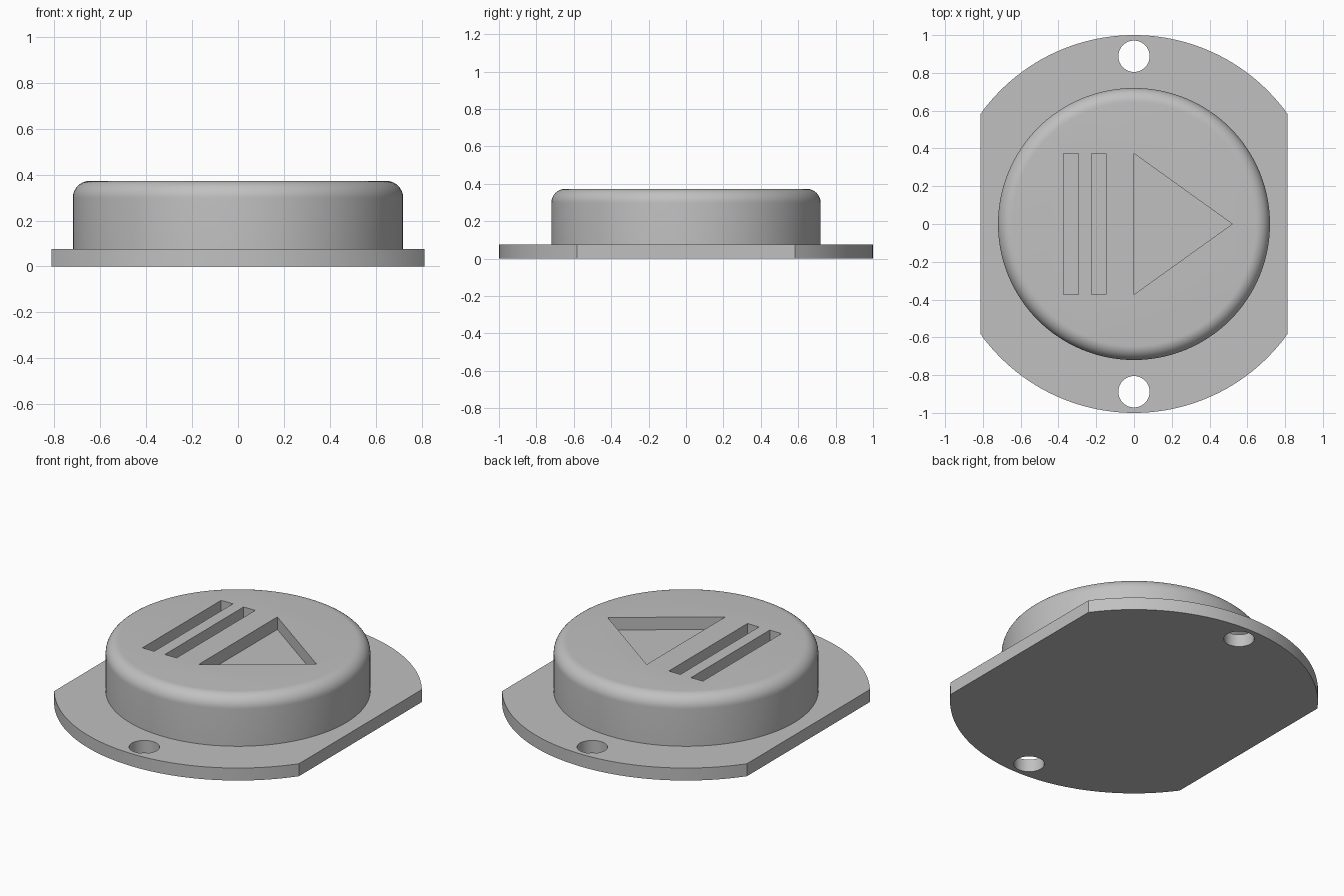
import bpy, bmesh, math

cube = bpy.data.objects.get("Cube")
if cube:
    bpy.data.objects.remove(cube, do_unlink=True)

PLATE_TOP, CAP_TOP, POCKET = 0.075, 0.373, 0.075
CAP_R, FILLET = 0.72, 0.075

grey = bpy.data.materials.new("plain grey")
grey.use_nodes = True
colour = (0.53, 0.53, 0.53, 1)
grey.diffuse_color = colour
grey.node_tree.nodes["Principled BSDF"].inputs["Base Color"].default_value = colour


def arc(radius, start, end, steps, cx=0, cy=0):
    angles = [start + (end - start) * i / steps for i in range(steps + 1)]
    return [(cx + radius * math.cos(a), cy + radius * math.sin(a)) for a in angles]


def circle(radius, steps, cx=0, cy=0):
    return arc(radius, 0, math.tau, steps, cx, cy)[:-1]


def prism(name, outline, bottom, top, fillet=0):
    """Extrude a flat outline, optionally rounding its top rim."""
    bm = bmesh.new()
    base = bm.faces.new([bm.verts.new((x, y, bottom)) for x, y in outline])
    grown = bmesh.ops.extrude_face_region(bm, geom=[base], use_keep_orig=True)["geom"]
    rim = [v for v in grown if isinstance(v, bmesh.types.BMVert)]
    bmesh.ops.translate(bm, verts=rim, vec=(0, 0, top - bottom))
    bmesh.ops.recalc_face_normals(bm, faces=bm.faces)
    if fillet:
        edges = [e for e in bm.edges if all(v.co.z > top - 1e-4 for v in e.verts)]
        bmesh.ops.bevel(bm, geom=edges, offset=fillet, offset_type='OFFSET',
                        segments=10, profile=0.5, affect='EDGES')
    mesh = bpy.data.meshes.new(name)
    bm.to_mesh(mesh)
    bm.free()
    mesh.materials.append(grey)
    obj = bpy.data.objects.new(name, mesh)
    bpy.context.collection.objects.link(obj)
    return obj


def activate(obj):
    bpy.ops.object.select_all(action='DESELECT')
    obj.select_set(True)
    bpy.context.view_layer.objects.active = obj


def carve(obj, outlines, bottom, top):
    """Cut each outline out of the part, then shade its curved sides smooth."""
    for outline in outlines:
        cutter = prism("cutter", outline, bottom, top)
        cutter.hide_render = True
        mod = obj.modifiers.new("cut", 'BOOLEAN')
        mod.operation, mod.solver, mod.object = 'DIFFERENCE', 'EXACT', cutter
        activate(obj)
        bpy.ops.object.modifier_apply(modifier=mod.name)
        bpy.data.objects.remove(cutter, do_unlink=True)
    activate(obj)
    bpy.ops.object.shade_smooth_by_angle(angle=math.radians(30))


def bar(x0, x1, half):
    return [(x0, -half), (x1, -half), (x1, half), (x0, half)]


# Base plate: a disc with two flat sides and a screw hole at each end
flat = math.acos(0.813)
outline = arc(1, flat, math.pi - flat, 48) + arc(1, math.pi + flat, math.tau - flat, 48)
plate = prism("base_plate", outline, 0, PLATE_TOP)
carve(plate, [circle(0.083, 40, 0, s * 0.888) for s in (-1, 1)], -0.1, 0.2)

# Round cap with a soft rim and recessed bars and triangle
cap = prism("button_cap", circle(CAP_R, 128), PLATE_TOP, CAP_TOP, FILLET)
symbols = [bar(-0.373, -0.295, 0.373), bar(-0.224, -0.147, 0.373),
           [(0, -0.373), (0.52, 0), (0, 0.373)]]
carve(cap, symbols, CAP_TOP - POCKET, CAP_TOP + 0.1)
